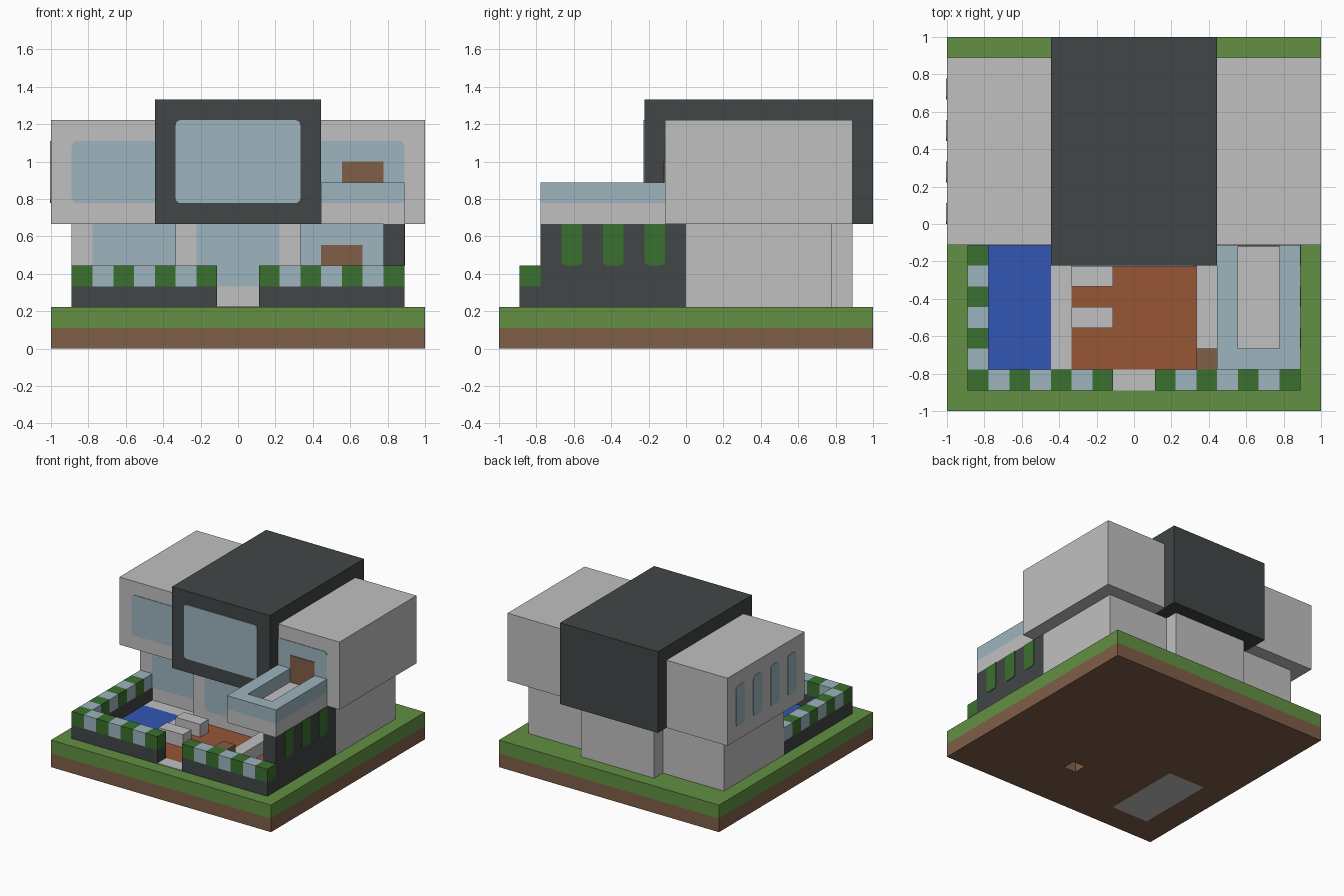
import bpy, bmesh, math
from mathutils import Vector

U = 1 / 9  # one building block; positions below are in blocks

cube = bpy.data.objects.get("Cube")
if cube:
    bpy.data.objects.remove(cube, do_unlink=True)


def material(name, r, g, b):
    lin = [((c / 255 + 0.055) / 1.055) ** 2.4 for c in (r, g, b)] + [1]
    m = bpy.data.materials.new(name)
    m.use_nodes = True
    m.diffuse_color = lin
    m.node_tree.nodes["Principled BSDF"].inputs["Base Color"].default_value = lin
    return m


CONCRETE = material("concrete", 191, 192, 191)
CHARCOAL = material("charcoal", 65, 70, 70)
GLASS = material("glass", 157, 181, 190)
GRASS = material("grass", 98, 144, 66)
HEDGE = material("hedge", 58, 112, 46)
EARTH = material("earth_and_wood", 128, 94, 72)
WATER = material("water", 50, 86, 180)
BRICK = material("brick", 151, 86, 54)


def finish(name, bm, mat):
    bmesh.ops.recalc_face_normals(bm, faces=bm.faces)
    mesh = bpy.data.meshes.new(name)
    bm.to_mesh(mesh)
    bm.free()
    ob = bpy.data.objects.new(name, mesh)
    bpy.context.scene.collection.objects.link(ob)
    if mat:
        mesh.materials.append(mat)
    return ob


def box(name, mat, x, y, z):
    """Box from three (low, high) ranges."""
    bm = bmesh.new()
    bmesh.ops.create_cube(bm, size=1)
    for v in bm.verts:
        v.co = Vector([U * (r[0] if c < 0 else r[1]) for c, r in zip(v.co, (x, y, z))])
    return finish(name, bm, mat)


def panel(name, mat, axis, at, a, z, side, rounded="", thick=0.04):
    """Thin plate on a wall; rounded lists corners as bl, br, tr, tl."""
    radius = 0.25
    corners = (("bl", a[0], z[0], 1, 1, 180), ("br", a[1], z[0], -1, 1, 270),
               ("tr", a[1], z[1], -1, -1, 0), ("tl", a[0], z[1], 1, -1, 90))
    outline = []
    for key, px, pz, sx, sz, start in corners:
        if key not in rounded.split():
            outline.append((px, pz))
            continue
        for i in range(5):
            t = math.radians(start + i * 22.5)
            outline.append((px + radius * (sx + math.cos(t)), pz + radius * (sz + math.sin(t))))
    bm = bmesh.new()
    verts = []
    for p, q in outline:
        co = (p, at, q) if axis == "y" else (at, p, q)
        verts.append(bm.verts.new(Vector(co) * U))
    face = bm.faces.new(verts)
    out = bmesh.ops.extrude_face_region(bm, geom=[face])
    shift = Vector((0, side, 0) if axis == "y" else (side, 0, 0)) * thick * U
    bmesh.ops.translate(bm, vec=shift, verts=[g for g in out["geom"] if isinstance(g, bmesh.types.BMVert)])
    return finish(name, bm, mat)


ALL = "bl br tr tl"

# Ground: earth slab with a pool opening and a small pit underneath, then lawn
earth = box("earth_slab", EARTH, (-9, 9), (-9, 9), (0, 1))
for name, x, y, z in (("pool_cutter", (-7, -4), (-7, -1), (-1, 0.9)),
                      ("pit_cutter", (1, 2), (-5, -4), (-1, 0.95))):
    cutter = box(name, None, x, y, z)
    cutter.hide_render = True
    cutter.hide_viewport = True
    cutter.display_type = "WIRE"
    mod = earth.modifiers.new(name, "BOOLEAN")
    mod.operation = "DIFFERENCE"
    mod.solver = "EXACT"
    mod.object = cutter
box("pool_basin", CONCRETE, (-7, -4), (-7, -1), (0, 0.9))
box("lawn", GRASS, (-9, 9), (-9, 9), (1, 2))

# Courtyard floor
flat = (2, 2.05)
box("pool_water", WATER, (-7, -4), (-7, -1), flat)
box("pool_deck_side", CONCRETE, (-4, -3), (-7, 0), flat)
box("pool_deck_back", CONCRETE, (-7, -4), (-1, 0), flat)
box("brick_patio", BRICK, (-3, 7), (-7, 0), flat)
box("gate_step", CONCRETE, (-1, 1), (-8, -7), flat)
for i, y in enumerate((-5, -3)):
    box(f"bench_{i + 1}", CONCRETE, (-3, -1), (y, y + 1), (2, 3))
box("counter", CONCRETE, (3, 4), (-6, -1), (2, 3))
box("wood_post", EARTH, (3, 4), (-7, -6), (2, 4))

# Garden walls topped with alternating hedge and glass blocks
box("garden_wall_front_right", CHARCOAL, (-8, -1), (-8, -7), (2, 3))
box("garden_wall_front_left", CHARCOAL, (1, 8), (-8, -7), (2, 3))
box("garden_wall_side", CHARCOAL, (-8, -7), (-7, 0), (2, 3))
tops = [(x, -8, (x + 8) % 2) for x in range(-8, -1)]
tops += [(x, -8, (x - 1) % 2) for x in range(1, 8)]
tops += [(-8, y, (y + 8) % 2) for y in range(-7, 0)]
for i, (x, y, glazed) in enumerate(tops):
    box(f"{'glass' if glazed else 'hedge'}_block_{i + 1}", GLASS if glazed else HEDGE,
        (x, x + 1), (y, y + 1), (3, 4))

# Ground floor
box("ground_floor_centre", CONCRETE, (-3, 3), (-1, 8), (2, 6))
panel("entrance_glass", GLASS, "y", -1, (-2, 2), (3, 6), -1, "bl br")
for label, s in (("left", 1), ("right", -1)):
    box(f"ground_floor_{label}", CONCRETE, sorted((3 * s, 8 * s)), (0, 7), (2, 6))
    panel(f"ground_window_{label}", GLASS, "y", 0, sorted((3 * s, 7 * s)), (3, 6), -1)

    # Upper wings with a window running up to the central volume
    box(f"upper_wing_{label}", CONCRETE, sorted((4 * s, 9 * s)), (-1, 8), (6, 11))
    panel(f"upper_window_{label}", GLASS, "y", -1, sorted((4 * s, 8 * s)), (7, 10), -1,
          "br tr" if s > 0 else "bl tl")
panel("ground_door", EARTH, "y", 0, (4, 6), (2, 5), -1, thick=0.08)
panel("balcony_door", EARTH, "y", -1, (5, 7), (7, 9), -1, thick=0.08)
for i in range(4):
    panel(f"side_window_{i + 1}", GLASS, "x", -9, (2 * i, 2 * i + 1), (7, 10), -1, ALL)

# Central upper volume with its large picture window
box("upper_centre", CHARCOAL, (-4, 4), (-2, 9), (6, 12))
panel("picture_window", GLASS, "y", -2, (-3, 3), (7, 11), -1, ALL)

# Balcony on a dark side wall with hanging plants
box("balcony_wall", CHARCOAL, (7, 8), (-7, 0), (2, 6))
box("balcony_floor", CONCRETE, (4, 8), (-7, -1), (6, 7))
box("balcony_rail_inner", GLASS, (4, 5), (-6, -1), (7, 8))
box("balcony_rail_outer", GLASS, (7, 8), (-6, -1), (7, 8))
box("balcony_rail_front", GLASS, (4, 8), (-7, -6), (7, 8))
for i, y in enumerate((-6, -4, -2)):
    panel(f"hanging_plant_{i + 1}", HEDGE, "x", 8, (y, y + 1), (4, 6), 1, "bl br")
